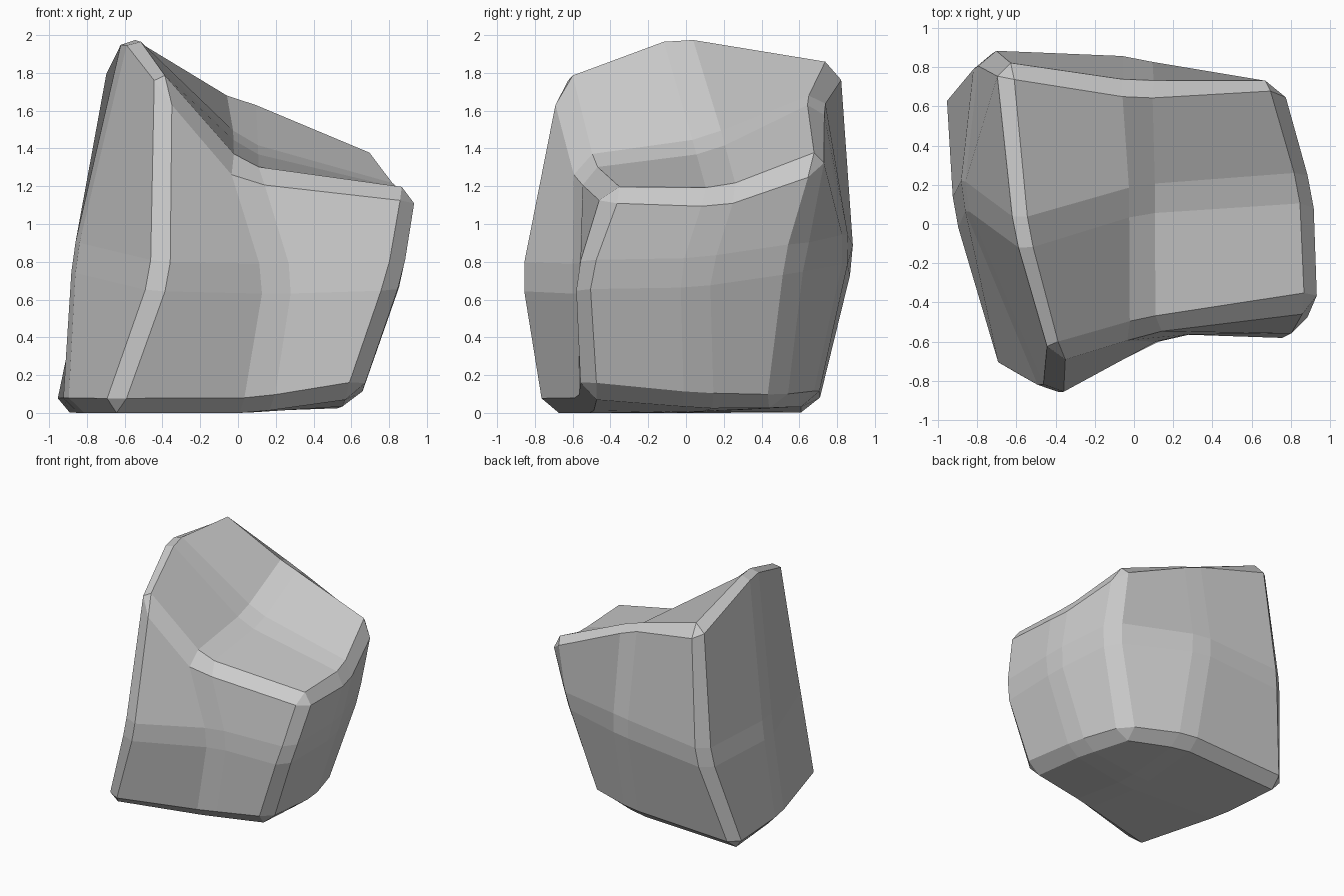
import bpy
import bmesh

cube = bpy.data.objects.get("Cube")
if cube:
    bpy.data.objects.remove(cube, do_unlink=True)

# One flat stone colour
stone = bpy.data.materials.new("grey stone")
stone.use_nodes = True
colour = (0.6, 0.6, 0.6, 1.0)
stone.diffuse_color = colour
stone.node_tree.nodes["Principled BSDF"].inputs["Base Color"].default_value = colour

# Boulder control points: rows run front to back, each row right to left
bottom_layer = [
    [(-.70, -.77, 0), (.10, -.57, 0), (.65, -.55, .09)],
    [(-.92, .05, 0), (0, 0, 0), (.63, .07, .03)],
    [(-.98, .69, 0), (.03, .69, .04), (.50, .50, .02)],
]
middle_layer = [
    [(-.43, -.91, .72), (.21, -.56, .71), (.87, -.59, .73)],
    [(-.89, .15, .83), None, (.88, .05, .74)],
    [(-.79, .89, .80), (.02, .87, .87), (.74, .60, .82)],
]
top_layer = [
    [(-.42, -.69, 1.82), (.03, -.56, 1.30), (.95, -.42, 1.19)],
    [(-.59, -.06, 2.05), (.03, .13, 1.40), (.92, .19, 1.17)],
    [(-.70, .83, 1.86), (.02, .71, 1.70), (.75, .76, 1.37)],
]
layers = (bottom_layer, middle_layer, top_layer)

# Subdivided block, with every vertex moved to its control point
bm = bmesh.new()
bmesh.ops.create_cube(bm, size=2)
bmesh.ops.subdivide_edges(bm, edges=bm.edges[:], cuts=1, use_grid_fill=True)
for vert in bm.verts:
    column, row, layer = (round(value) + 1 for value in vert.co)
    vert.co = layers[layer][row][column]

# Chipped edges between all the facets
bmesh.ops.bevel(bm, geom=bm.edges[:], offset=0.08, offset_type='OFFSET',
                segments=1, profile=0.5, affect='EDGES', clamp_overlap=True)
bmesh.ops.recalc_face_normals(bm, faces=bm.faces[:])

# Rest the boulder on the ground
lowest = min(vert.co.z for vert in bm.verts)
for vert in bm.verts:
    vert.co.z -= lowest

mesh = bpy.data.meshes.new("boulder")
bm.to_mesh(mesh)
bm.free()
mesh.materials.append(stone)
boulder = bpy.data.objects.new("boulder", mesh)
bpy.context.collection.objects.link(boulder)
